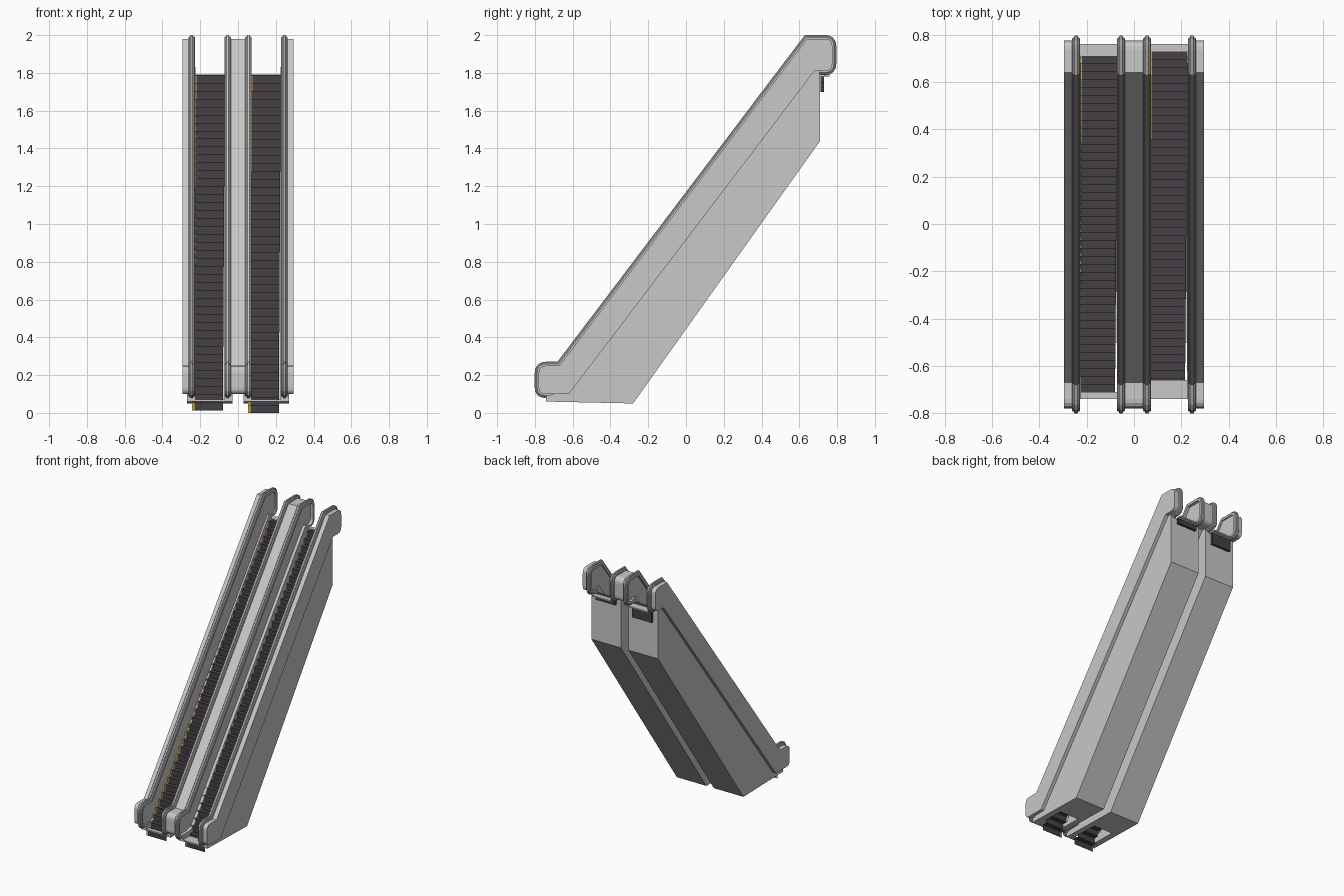
import bpy, bmesh
from mathutils import Vector

cube = bpy.data.objects.get("Cube")
if cube:
    bpy.data.objects.remove(cube, do_unlink=True)


def material(name, rgb):
    m = bpy.data.materials.new(name)
    m.use_nodes = True
    m.diffuse_color = (*rgb, 1)
    m.node_tree.nodes["Principled BSDF"].inputs["Base Color"].default_value = (*rgb, 1)
    return m


GREY = material("light grey metal", (0.58, 0.58, 0.58))
DARK = material("dark step rubber", (0.06, 0.05, 0.06))
YELLOW = material("safety yellow", (0.65, 0.45, 0.04))


def finish(bm, name, mats, recalc=True):
    if recalc:
        bmesh.ops.recalc_face_normals(bm, faces=bm.faces)
    mesh = bpy.data.meshes.new(name)
    bm.to_mesh(mesh)
    bm.free()
    for m in mats:
        mesh.materials.append(m)
    ob = bpy.data.objects.new(name, mesh)
    bpy.context.collection.objects.link(ob)
    return ob


def prism(name, profile, x0, x1, mat=GREY):
    """Extrude a (y, z) outline between two x positions."""
    bm = bmesh.new()
    a = [bm.verts.new((x0, y, z)) for y, z in profile]
    b = [bm.verts.new((x1, y, z)) for y, z in profile]
    bm.faces.new(a)
    bm.faces.new(b[::-1])
    for i in range(len(a)):
        j = (i + 1) % len(a)
        bm.faces.new((a[i], b[i], b[j], a[j]))
    return finish(bm, name, [mat])


def box(name, x0, x1, y0, y1, z0, z1, mat=GREY):
    return prism(name, [(y0, z0), (y1, z0), (y1, z1), (y0, z1)], x0, x1, mat)


def rounded(points, segments=4):
    """Round corners given as (y, z, radius cut)."""
    out = []
    for i, (y, z, cut) in enumerate(points):
        p = Vector((y, z))
        if not cut:
            out.append(p)
            continue
        before, after = Vector(points[i - 1][:2]), Vector(points[(i + 1) % len(points)][:2])
        a = p + (before - p).normalized() * cut
        b = p + (after - p).normalized() * cut
        for k in range(segments + 1):
            t = k / segments
            out.append(a * (1 - t) ** 2 + p * 2 * t * (1 - t) + b * t * t)
    return out


def offset(outline, dist):
    """Mitred outward offset of a clockwise outline."""
    out = []
    for i, p in enumerate(outline):
        u = (p - outline[i - 1]).normalized()
        v = (outline[(i + 1) % len(outline)] - p).normalized()
        n1, n2 = Vector((-u.y, u.x)), Vector((-v.y, v.x))
        out.append(p + (n1 + n2) * dist / (1 + n1.dot(n2)))
    return out


def handrail(name, outline, xc):
    """Sweep a stepped rail section around the balustrade outline."""
    half = [(0.017, -0.008), (0.017, 0.008), (0.013, 0.013), (0.008, 0.013), (0.008, 0.018), (0.005, 0.021)]
    section = half + [(-x, d) for x, d in reversed(half)]
    bm = bmesh.new()
    loops = [[bm.verts.new((xc + x, q.x, q.y)) for q in offset(outline, d)] for x, d in section]
    for s, ring in enumerate(loops):
        nxt = loops[(s + 1) % len(loops)]
        for i in range(len(ring)):
            j = (i + 1) % len(ring)
            bm.faces.new((ring[i], ring[j], nxt[j], nxt[i]))
    return finish(bm, name, [GREY])


def staircase(name, wall, y0, z0, y1, z1, count=42):
    """Zigzag sheet of risers and treads, with a yellow edge on one side."""
    bm = bmesh.new()
    depth, rise = (y1 - y0) / count, (z1 - z0) / count
    for i in range(count):
        left = wall - 0.018 + 0.011 * i / count
        xs = (left, left + 0.012, left + 0.163)
        y, z = y0 + i * depth, z0 + i * rise
        path = [(y, z), (y, z + rise), (y + depth, z + rise)]
        rows = [[bm.verts.new((x, *p)) for x in xs] for p in path]
        for lower, upper in zip(rows, rows[1:]):
            for k in range(2):
                f = bm.faces.new((lower[k], lower[k + 1], upper[k + 1], upper[k]))
                f.material_index = 1 - k
    return finish(bm, name, [DARK, YELLOW], recalc=False)


# Balustrade panels
outline = rounded([(-0.78, 0.10, 0.035), (-0.78, 0.25, 0.04), (-0.67, 0.25, 0), (0.64, 1.98, 0),
                   (0.775, 1.98, 0.04), (0.775, 1.81, 0.04), (0.68, 1.81, 0), (-0.62, 0.10, 0)])
prism("centre_panel", outline, -0.05, 0.05)

# Truss outlines
wall_outline = [(-0.74, 0.06), (-0.28, 0.05), (0.71, 1.44), (0.71, 1.79), (0.70, 1.83),
                (0.68, 1.83), (-0.62, 0.12), (-0.74, 0.09)]
pan_outline = [(-0.50, 0.055), (-0.28, 0.05), (0.71, 1.44), (0.71, 1.785), (0.70, 1.785),
               (0.70, 1.445), (-0.285, 0.06), (-0.50, 0.065)]

for side, s in (("left", 1), ("right", -1)):
    prism(f"outer_panel_{side}", outline, s * 0.238, s * 0.295)
    handrail(f"outer_handrail_{side}", outline, s * 0.245)
    handrail(f"inner_handrail_{side}", outline, s * 0.055)
    prism(f"truss_outer_wall_{side}", wall_outline, s * 0.225, s * 0.27)
    prism(f"truss_inner_wall_{side}", wall_outline, s * 0.03, s * 0.071)
    prism(f"truss_underside_{side}", pan_outline, s * 0.031, s * 0.269)

# Moving steps, landings and the return step hanging behind each top landing
for side, wall, y0, z0, y1, hang in (("left", 0.071, -0.69, 0.0, 0.73, 1.75),
                                     ("right", -0.225, -0.715, 0.012, 0.71, 1.70)):
    front = -0.66 if side == "left" else -0.71
    staircase(f"steps_{side}", wall, y0, z0, y1, 1.79)
    box(f"bottom_landing_{side}", wall - 0.01, wall + 0.164, -0.74, front, 0.06, 0.07)
    box(f"top_landing_{side}", wall - 0.005, wall + 0.159, y1, 0.76, 1.782, 1.792)
    box(f"return_step_{side}", wall - 0.006, wall + 0.15, 0.712, 0.73, hang, 1.782, DARK)
